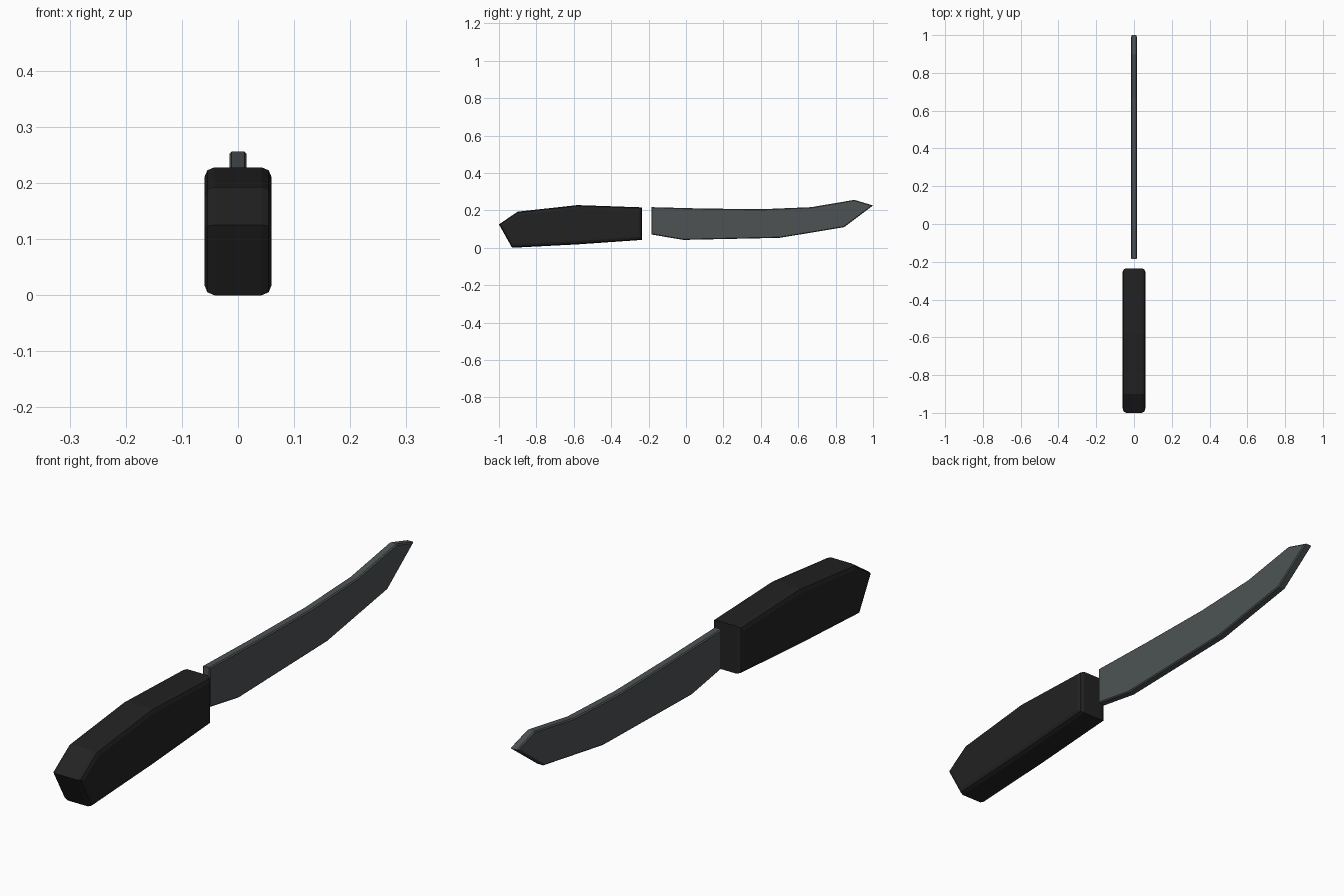
import bpy, bmesh

if "Cube" in bpy.data.objects:
    bpy.data.objects.remove(bpy.data.objects["Cube"])


def material(name, rgb):
    m = bpy.data.materials.new(name)
    m.diffuse_color = (*rgb, 1)
    m.use_nodes = True
    m.node_tree.nodes["Principled BSDF"].inputs["Base Color"].default_value = m.diffuse_color
    return m


def slab(name, outline, half, bevel, segments, mat):
    """Extrude a side (y, z) outline across x and soften its rim edges."""
    bm = bmesh.new()
    face = bm.faces.new([bm.verts.new((-half, y, z)) for y, z in outline])
    ext = bmesh.ops.extrude_face_region(bm, geom=[face])
    moved = [v for v in ext["geom"] if isinstance(v, bmesh.types.BMVert)]
    bmesh.ops.translate(bm, verts=moved, vec=(2 * half, 0, 0))
    rims = [e for e in bm.edges if abs(e.verts[0].co.x - e.verts[1].co.x) < 1e-5]
    bmesh.ops.bevel(bm, geom=rims, offset=bevel, offset_type='OFFSET',
                    segments=segments, profile=0.5, affect='EDGES')
    bmesh.ops.recalc_face_normals(bm, faces=bm.faces)
    mesh = bpy.data.meshes.new(name)
    bm.to_mesh(mesh)
    bm.free()
    mesh.materials.append(mat)
    obj = bpy.data.objects.new(name, mesh)
    bpy.context.collection.objects.link(obj)
    return obj


black = material("handle black", (0.016, 0.016, 0.016))
steel = material("dark steel", (0.075, 0.086, 0.088))

# Handle: chunky grip with a pointed butt
slab("handle", [(-1.0, 0.125), (-0.9, 0.193), (-0.58, 0.228), (-0.235, 0.216),
                (-0.235, 0.042), (-0.58, 0.018), (-0.93, 0.0)],
     0.06, 0.018, 2, black)

# Blade: thin slab with an upswept tip
slab("blade", [(-0.185, 0.217), (0.08, 0.21), (0.4, 0.206), (0.67, 0.217),
               (0.9, 0.256), (1.0, 0.226), (0.845, 0.11), (0.5, 0.053),
               (-0.015, 0.042), (-0.185, 0.071)],
     0.0155, 0.004, 1, steel)
